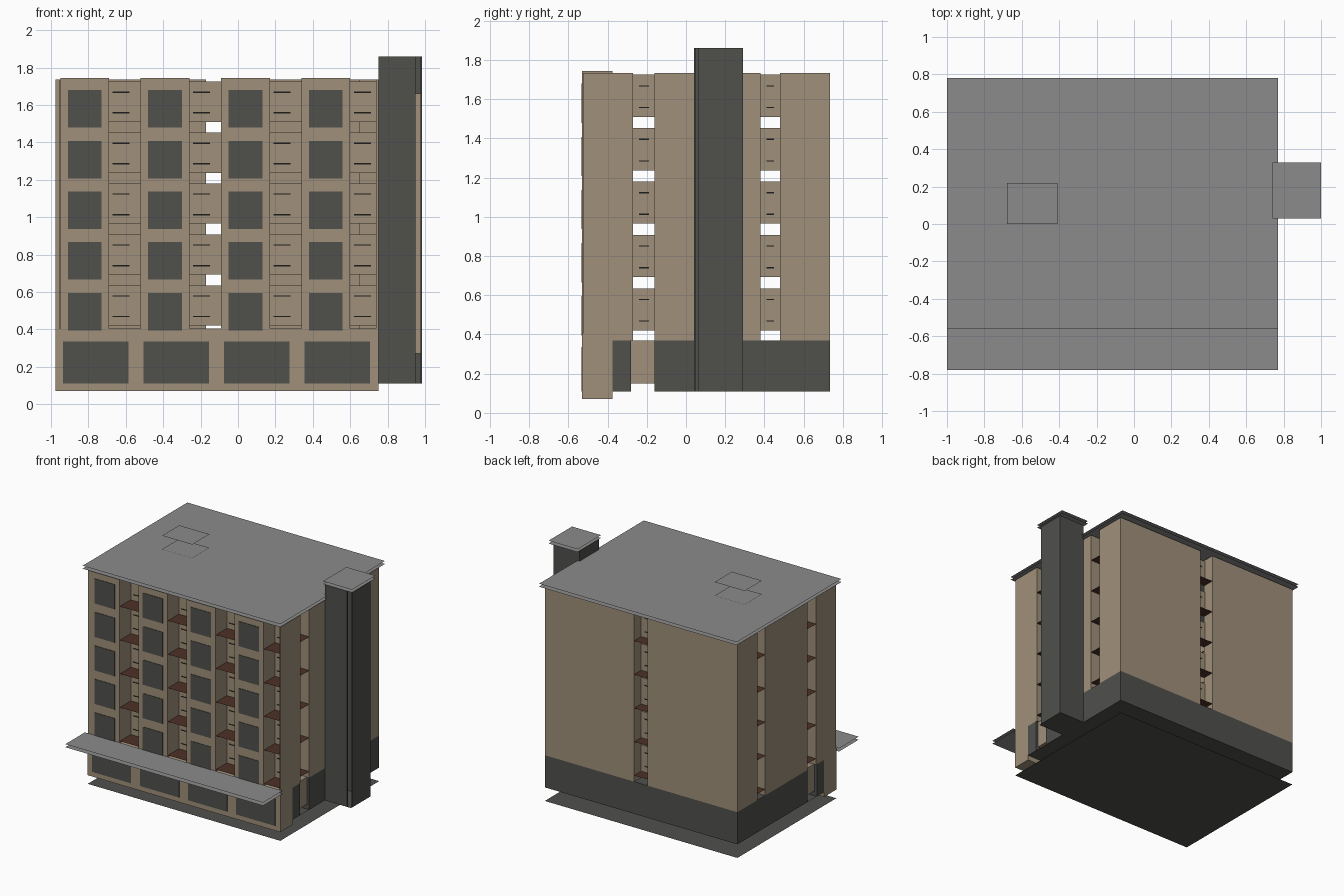
import bpy

old = bpy.data.objects.get("Cube")
if old:
    bpy.data.objects.remove(old, do_unlink=True)


def material(name, rgb):
    m = bpy.data.materials.new(name)
    m.use_nodes = True
    m.diffuse_color = (*rgb, 1)
    m.node_tree.nodes["Principled BSDF"].inputs["Base Color"].default_value = (*rgb, 1)
    return m


TAN = material("tan_render", (0.35, 0.28, 0.195))
DARK = material("charcoal", (0.08, 0.08, 0.073))
GREY = material("roof_grey", (0.26, 0.26, 0.26))
BROWN = material("brown_floor", (0.075, 0.03, 0.02))
BLACK = material("black_trim", (0.012, 0.012, 0.012))

BOX_FACES = [(0, 2, 3, 1), (4, 5, 7, 6), (0, 1, 5, 4), (2, 6, 7, 3), (0, 4, 6, 2), (1, 3, 7, 5)]


def build(name, mat, boxes=(), sheets=()):
    """One object from boxes (x, y, z ranges) and level sheets (x, y ranges, height)."""
    verts, faces = [], []
    for xs, ys, zs in boxes:
        n = len(verts)
        verts += [(x, y, z) for z in zs for y in ys for x in xs]
        faces += [tuple(n + i for i in f) for f in BOX_FACES]
    for (x0, x1), (y0, y1), z in sheets:
        n = len(verts)
        verts += [(x0, y0, z), (x1, y0, z), (x1, y1, z), (x0, y1, z)]
        faces.append((n, n + 1, n + 2, n + 3))
    mesh = bpy.data.meshes.new(name)
    mesh.from_pydata(verts, [], faces)
    mesh.materials.append(mat)
    ob = bpy.data.objects.new(name, mesh)
    bpy.context.collection.objects.link(ob)
    return ob


# Main dimensions
LEFT, RIGHT, FRONT, BACK = -0.975, 0.75, -0.53, 0.735
SHELL_FRONT, BASE, BAND, TOP = -0.375, 0.11, 0.37, 1.735
THICK = 0.1
FLOORS = [0.42 + 0.2725 * i for i in range(5)]
PANEL_H = 0.215
BAYS = [-0.95 + 0.43 * i for i in range(4)]

# Ground plates
footprint = ((LEFT, RIGHT), (FRONT, BACK))
build("ground_plate", DARK, sheets=[(*footprint, 0)])
build("base_plate", DARK, sheets=[((LEFT, RIGHT), (SHELL_FRONT, BACK), BASE)])

# Side walls, split by two vertical slots, and the back wall, split by one
SIDE_SLOTS = [(-0.27, -0.16), (0.38, 0.48)]
BACK_SLOT = (-0.17, -0.05)
sides = [(RIGHT - THICK, RIGHT), (LEFT, LEFT + THICK)]
upper, lower = [], []
for xs in sides:
    for ys in [(SHELL_FRONT, -0.27), (-0.16, 0.38), (0.48, BACK)]:
        upper.append((xs, ys, (BAND, TOP)))
    for ys in [(SHELL_FRONT, -0.28), (-0.16, BACK)]:
        lower.append((xs, ys, (BASE, BAND)))
back = (BACK - THICK, BACK)
upper += [((LEFT, BACK_SLOT[0]), back, (BAND, TOP)), ((BACK_SLOT[1], RIGHT), back, (BAND, TOP))]
lower.append(((LEFT, RIGHT), back, (BASE, BAND)))
build("upper_walls", TAN, upper)
build("base_walls", DARK, lower)

# Slot panels, floors and trim on every storey
panels, floors, trims = [], [], []
for z in FLOORS:
    zs = (z, z + PANEL_H)
    strips = [(z + h, z + h + 0.006) for h in (0.045, 0.155)]
    for side, xs in ((1, sides[0]), (-1, sides[1])):
        inner = xs[0] if side > 0 else xs[1]
        for y0, y1 in SIDE_SLOTS:
            panels.append(((inner - 0.005, inner + 0.005), (y0, y1), zs))
            floors.append((xs, (y0, y1), z))
            trims += [((inner - 0.008, inner + 0.008), (y0 + 0.03, y1 - 0.03), s) for s in strips]
    panels.append((BACK_SLOT, (back[0], back[0] + 0.01), zs))
    floors.append((BACK_SLOT, back, z))
    trims += [((BACK_SLOT[0] + 0.03, BACK_SLOT[1] - 0.03), (back[0], back[0] + 0.013), s)
              for s in strips]
for xs in sides:
    panels.append(((xs[0] + 0.02, xs[1] - 0.02), (-0.28, -0.16), (0.15, BAND)))

# Front facade: ground storey, end walls and window piers
piers = [((LEFT, RIGHT), (FRONT, SHELL_FRONT), (0.07, 0.405)),
         ((LEFT, LEFT + 0.02), (FRONT + 0.005, SHELL_FRONT), (0.405, TOP)),
         ((RIGHT - 0.012, RIGHT), (FRONT + 0.005, SHELL_FRONT), (0.405, TOP))]
windows, shops = [], []
for x in BAYS:
    piers.append(((x, x + 0.26), (FRONT, SHELL_FRONT), (0.405, 1.745)))
    shops.append(((x + 0.015, x + 0.365), (FRONT - 0.004, FRONT), (BASE, 0.335)))
    recess = (x + 0.26, min(x + 0.43, RIGHT - 0.012))
    for i, z in enumerate(FLOORS):
        sill = 0.395 + 0.271 * i
        windows.append(((x + 0.04, x + 0.22), (FRONT - 0.004, FRONT), (sill, sill + 0.2)))
        panels.append((recess, (SHELL_FRONT - 0.01, SHELL_FRONT), (z, z + PANEL_H)))
        floors.append((recess, (FRONT + 0.005, SHELL_FRONT), z))
        trims += [((x + 0.28, x + 0.37), (SHELL_FRONT - 0.013, SHELL_FRONT),
                   (z + h, z + h + 0.006)) for h in (0.045, 0.155)]
build("front_piers", TAN, piers)
build("front_windows", DARK, windows)
build("ground_floor_windows", DARK, shops)
build("balcony_panels", TAN, panels)
build("balcony_floors", BROWN, sheets=floors)
build("balcony_trim", BLACK, trims)

# Roof, hatch and entrance canopy, each a pair of level sheets
ROOF_X = (-1.0, 0.77)
build("roof", GREY, sheets=[(ROOF_X, (-0.56, 0.78), z) for z in (1.746, 1.77)])
build("roof_hatch", GREY, sheets=[((-0.68, -0.41), (0, 0.22), z) for z in (1.775, 1.885)])
build("canopy", GREY, sheets=[(ROOF_X, (-0.78, FRONT), z) for z in (0.385, 0.41)])

# Stair tower with an open front corner
TZ = (BASE, 1.86)
build("tower_walls", DARK, [
    ((0.75, 0.95), (0.04, 0.05), TZ),
    ((0.75, 0.985), (0.28, 0.29), TZ),
    ((0.975, 0.985), (0.06, 0.29), TZ),
    ((0.75, 0.76), (0.04, 0.29), TZ)])
build("tower_inner_panel", TAN, [((0.95, 0.975), (0.27, 0.28), (0.27, 1.66))])
build("tower_floor", DARK, sheets=[((0.75, 0.985), (0.04, 0.29), BASE)])
build("tower_cap", GREY, sheets=[((0.74, 1.0), (0.03, 0.33), z) for z in (1.862, 1.885)])
